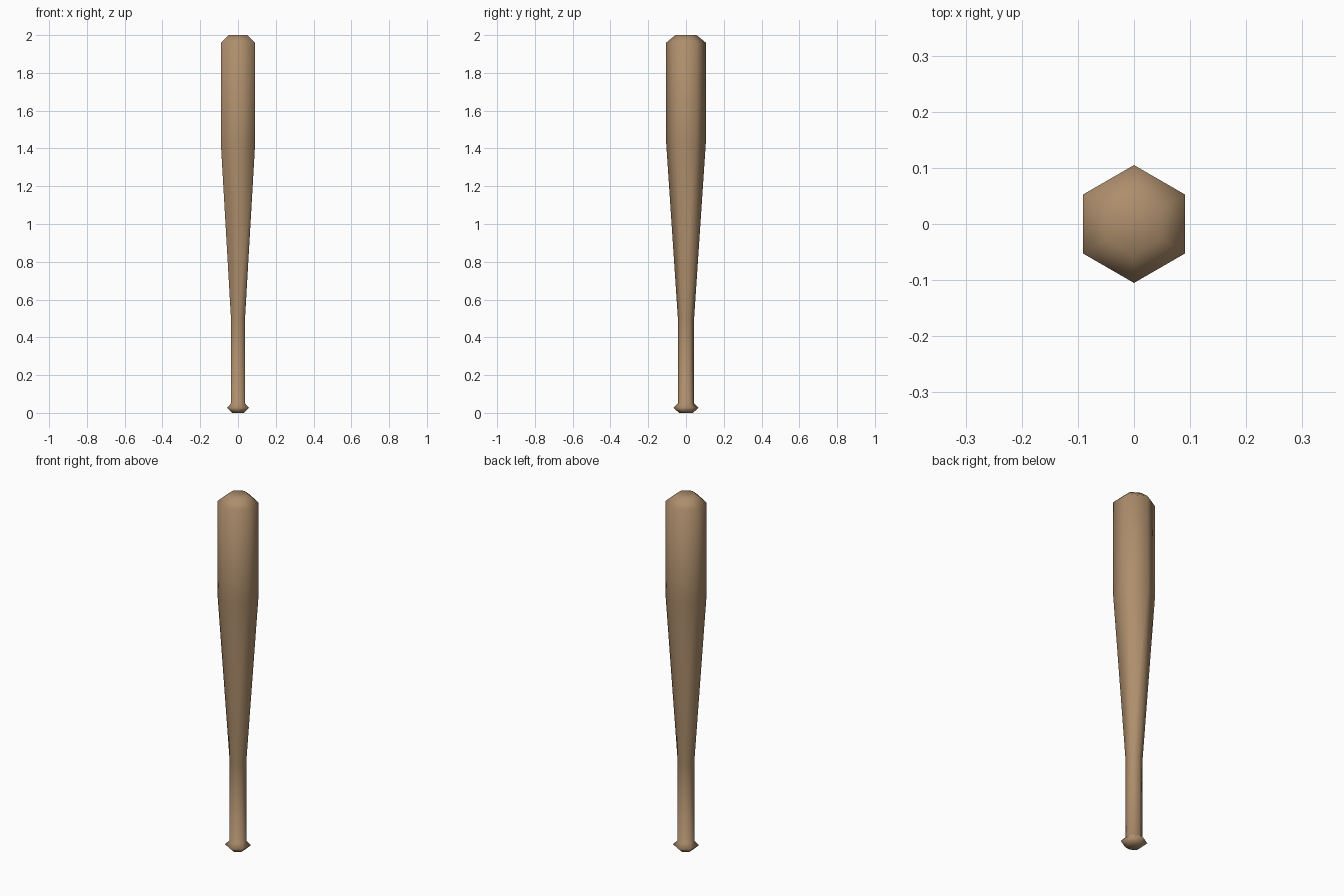
import bpy, bmesh
from math import cos, sin, pi

if "Cube" in bpy.data.objects:
    bpy.data.objects.remove(bpy.data.objects["Cube"])

SIDES = 6
# (radius to corner, height) from knob to barrel tip
PROFILE = [
    (0.036, 0.0), (0.067, 0.027), (0.043, 0.05),   # knob
    (0.043, 0.5),                                   # grip
    (0.105, 1.43), (0.105, 1.96),                   # taper and barrel
    (0.056, 2.0),                                   # tip
]

# Six-sided bat: stacked rings with corners on the y axis
bm = bmesh.new()
rings = []
for radius, z in PROFILE:
    angles = [pi / 2 + 2 * pi * i / SIDES for i in range(SIDES)]
    rings.append([bm.verts.new((radius * cos(a), radius * sin(a), z)) for a in angles])
for low, high in zip(rings, rings[1:]):
    for i in range(SIDES):
        j = (i + 1) % SIDES
        bm.faces.new((low[i], low[j], high[j], high[i]))
bm.faces.new(rings[0][::-1])
bm.faces.new(rings[-1])
for face in bm.faces:
    face.smooth = True

mesh = bpy.data.meshes.new("bat")
bm.to_mesh(mesh)
bm.free()
bat = bpy.data.objects.new("bat", mesh)
bpy.context.collection.objects.link(bat)

# Wood colour
wood = bpy.data.materials.new("wood")
wood.diffuse_color = (0.42, 0.27, 0.15, 1)
wood.use_nodes = True
wood.node_tree.nodes["Principled BSDF"].inputs["Base Color"].default_value = wood.diffuse_color
mesh.materials.append(wood)
